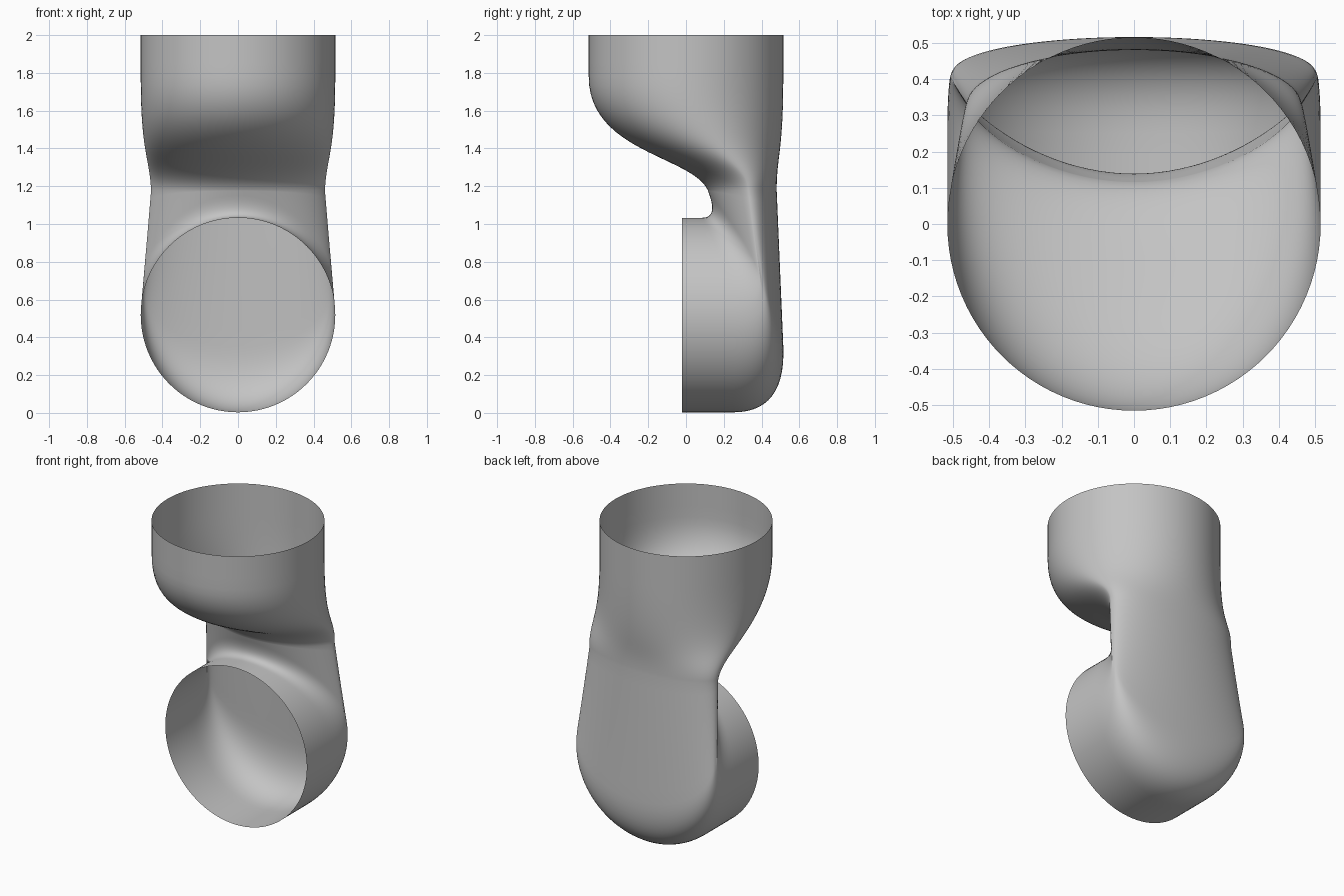
import bpy, bmesh, math
from mathutils import Vector

if "Cube" in bpy.data.objects:
    bpy.data.objects.remove(bpy.data.objects["Cube"], do_unlink=True)

R = 0.515          # radius of both openings
SEGMENTS = 96      # points around each ring
OUTLET_Z = 0.518   # centre height of the front opening


def mix(front, side, back, c, front_pow, back_pow):
    """Blend front/side/back values around a ring; c is 1 at front, -1 at back."""
    if c >= 0:
        return side + (front - side) * c ** front_pow
    return side + (back - side) * (-c) ** back_pow


def bezier(points, steps):
    """Sample a quadratic or cubic curve, leaving out its first point."""
    out = []
    for i in range(1, steps + 1):
        pts, t = list(points), i / steps
        while len(pts) > 1:
            pts = [a.lerp(b, t) for a, b in zip(pts, pts[1:])]
        out.append(pts[0])
    return out


def flow_line(angle):
    """One line running from the top rim, through the throat, to the front rim."""
    s, c = math.sin(angle), math.cos(angle)
    top = Vector((R * s, -R * c, 2))
    shoulder = Vector((R * s, -R * c, 1.78))
    throat = Vector((0.46 * s, mix(0.115, 0.33, 0.48, c, 1.5, 1), 1.18))
    corner = Vector((R * s, mix(0.165, 0.42, 0.53, c, 1.5, 0.7), OUTLET_Z + R * c))
    rim = Vector((R * s, -0.02, OUTLET_Z + R * c))

    # Straight collar and S-shaped neck
    line = [top] + bezier([top, shoulder.lerp(top, 0.5), shoulder], 3)
    lead = throat + Vector((0.01 * s, -0.085 * max(0, c), 0.18))
    line += bezier([shoulder, shoulder - Vector((0, 0, 0.4)), lead, throat], 24)

    # Rounded elbow that turns forward into the front opening
    back = (1 - c) / 2
    bend_in = corner + (throat - corner).normalized() * (0.12 + 0.23 * back ** 2)
    bend_out = corner + (rim - corner).normalized() * (0.08 + 0.2 * back)
    line += bezier([throat, throat.lerp(bend_in, 0.5), bend_in], 10)
    line += bezier([bend_in, corner, bend_out], 14)
    line += bezier([bend_out, bend_out.lerp(rim, 0.5), rim], 5)
    return line


# Duct skin: a closed fan of flow lines bridged with quads
bm = bmesh.new()
lines = [[bm.verts.new(p) for p in flow_line(2 * math.pi * i / SEGMENTS)]
         for i in range(SEGMENTS)]
for i, a in enumerate(lines):
    b = lines[(i + 1) % SEGMENTS]
    for j in range(len(a) - 1):
        bm.faces.new((a[j], a[j + 1], b[j + 1], b[j]))
for f in bm.faces:
    f.smooth = True
bm.normal_update()

mesh = bpy.data.meshes.new("offset_duct")
bm.to_mesh(mesh)
bm.free()
duct = bpy.data.objects.new("offset_duct", mesh)
bpy.context.collection.objects.link(duct)

# Plain grey material
grey = bpy.data.materials.new("plain grey")
grey.use_nodes = True
colour = (0.55, 0.55, 0.55, 1)
grey.diffuse_color = colour
grey.node_tree.nodes["Principled BSDF"].inputs["Base Color"].default_value = colour
mesh.materials.append(grey)
